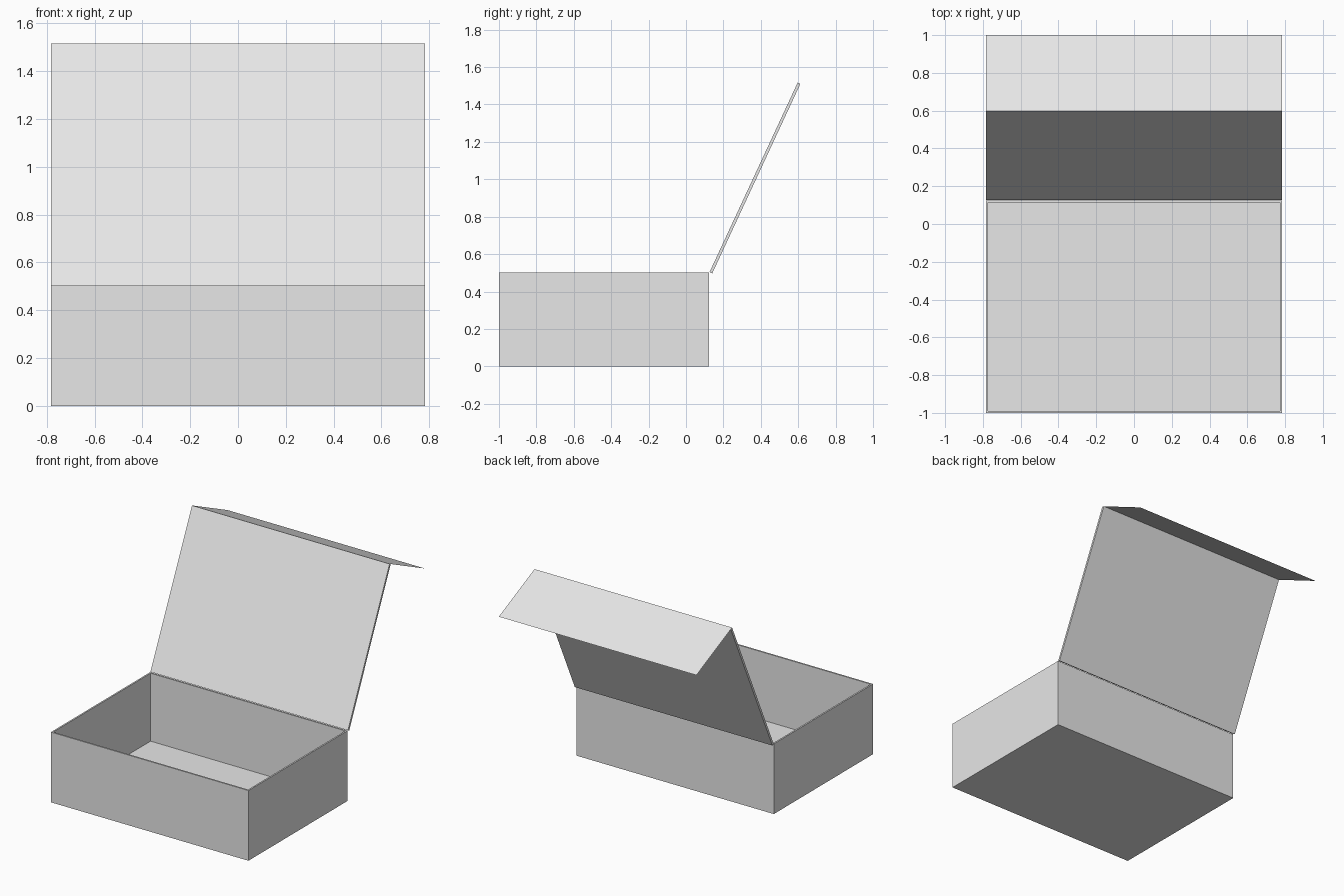
import bpy
import bmesh
from mathutils import Vector

cube = bpy.data.objects.get("Cube")
if cube:
    bpy.data.objects.remove(cube, do_unlink=True)

HALF_WIDTH = 0.783
FRONT, BACK, HEIGHT = -1.0, 0.124, 0.503
WALL = 0.016

card = bpy.data.materials.new("light_grey_card")
card.use_nodes = True
card.diffuse_color = (0.8, 0.8, 0.8, 1)
card.node_tree.nodes["Principled BSDF"].inputs["Base Color"].default_value = card.diffuse_color


def add_object(name, bm):
    mesh = bpy.data.meshes.new(name)
    bm.to_mesh(mesh)
    bm.free()
    mesh.materials.append(card)
    obj = bpy.data.objects.new(name, mesh)
    bpy.context.collection.objects.link(obj)
    return obj


def sheet(bm, start, end):
    """Full-width rectangle between two (y, z) points."""
    corners = [(-HALF_WIDTH, *start), (HALF_WIDTH, *start),
               (HALF_WIDTH, *end), (-HALF_WIDTH, *end)]
    return bm.faces.new([bm.verts.new(c) for c in corners])


# Open tray: the top is inset to the wall thickness, then sunk to the floor
bm = bmesh.new()
base = sheet(bm, (FRONT, 0), (BACK, 0))
block = bmesh.ops.extrude_face_region(bm, geom=[base], use_keep_orig=True)
top = next(g for g in block["geom"] if isinstance(g, bmesh.types.BMFace))
bmesh.ops.translate(bm, verts=top.verts, vec=(0, 0, HEIGHT))
bmesh.ops.recalc_face_normals(bm, faces=bm.faces)
bmesh.ops.inset_region(bm, faces=[top], thickness=WALL)
sunk = bmesh.ops.extrude_face_region(bm, geom=[top])
floor = [g for g in sunk["geom"] if isinstance(g, bmesh.types.BMVert)]
bmesh.ops.translate(bm, verts=floor, vec=(0, 0, WALL - HEIGHT))
bmesh.ops.delete(bm, geom=[f for f in [top] if f.is_valid], context="FACES_ONLY")
bmesh.ops.recalc_face_normals(bm, faces=bm.faces)
add_object("tray", bm)

# Lid board leaning back from the rear edge of the tray
hinge, lid_tip = Vector((0.126, 0.504)), Vector((0.597, 1.517))
along = (lid_tip - hinge).normalized()
outward = Vector((along.y, -along.x))
bm = bmesh.new()
face = sheet(bm, hinge, lid_tip)
board = bmesh.ops.extrude_face_region(bm, geom=[face], use_keep_orig=True)
verts = [g for g in board["geom"] if isinstance(g, bmesh.types.BMVert)]
bmesh.ops.translate(bm, verts=verts, vec=(0, *(outward * WALL)))
bmesh.ops.recalc_face_normals(bm, faces=bm.faces)
add_object("lid", bm)

# Thin closing flap folded square to the lid
flap_start = lid_tip + outward * WALL
flap_end = flap_start + outward * ((1.0 - flap_start.x) / outward.x)
bm = bmesh.new()
sheet(bm, flap_start, flap_end)
add_object("closing_flap", bm)
